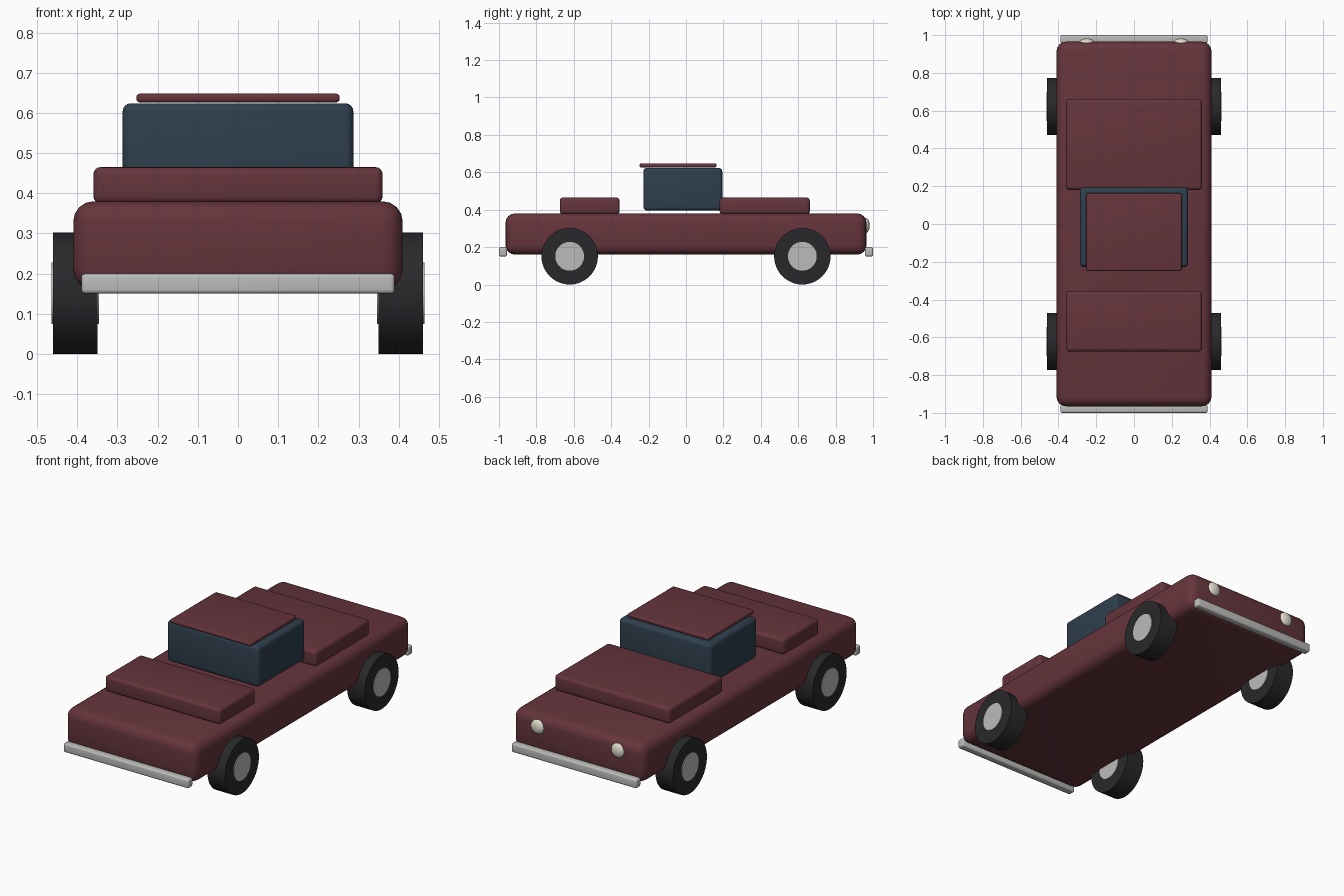
import bpy, math

if "Cube" in bpy.data.objects:
    bpy.data.objects.remove(bpy.data.objects["Cube"])


def material(name, rgb):
    m = bpy.data.materials.new(name)
    m.diffuse_color = (*rgb, 1)
    m.use_nodes = True
    m.node_tree.nodes["Principled BSDF"].inputs["Base Color"].default_value = m.diffuse_color
    return m


PAINT = material("maroon_paint", (0.13, 0.035, 0.045))
GLASS = material("dark_glass", (0.028, 0.05, 0.075))
RUBBER = material("rubber", (0.022, 0.022, 0.025))
METAL = material("bright_metal", (0.5, 0.5, 0.49))
LAMP = material("lamp_cream", (0.75, 0.72, 0.6))


def finish(name, mat, angle=35):
    ob = bpy.context.object
    ob.name = name
    ob.data.materials.append(mat)
    bpy.ops.object.shade_smooth_by_angle(angle=math.radians(angle))
    return ob


def box(name, half_width, y, z, bevel, mat):
    """Rounded box centred on x = 0, spanning the given y and z ranges."""
    bpy.ops.mesh.primitive_cube_add(size=1, location=(0, sum(y) / 2, sum(z) / 2))
    ob = bpy.context.object
    ob.scale = (2 * half_width, y[1] - y[0], z[1] - z[0])
    bpy.ops.object.transform_apply(location=False, rotation=False, scale=True)
    mod = ob.modifiers.new("rounding", 'BEVEL')
    mod.width = bevel
    mod.segments = 4
    bpy.ops.object.modifier_apply(modifier=mod.name)
    return finish(name, mat)


def disc(name, radius, width, loc, mat):
    """Cylinder with its axle along x."""
    bpy.ops.mesh.primitive_cylinder_add(vertices=48, radius=radius, depth=width,
                                        location=loc, rotation=(0, math.pi / 2, 0))
    return finish(name, mat)


# Main body and the raised panels on it
box("body", 0.41, (-0.965, 0.965), (0.16, 0.38), 0.05, PAINT)
box("front_deck", 0.36, (-0.675, -0.355), (0.375, 0.465), 0.018, PAINT)
box("rear_deck", 0.36, (0.18, 0.662), (0.375, 0.465), 0.018, PAINT)

# Cabin and its roof plate
box("cabin", 0.287, (-0.228, 0.194), (0.395, 0.624), 0.02, GLASS)
box("roof", 0.253, (-0.248, 0.163), (0.626, 0.648), 0.009, PAINT)

# Bumpers
box("front_bumper", 0.39, (-1.0, -0.957), (0.15, 0.2), 0.01, METAL)
box("rear_bumper", 0.39, (0.957, 1.0), (0.15, 0.2), 0.01, METAL)

# Wheels: tyre with a slightly wider hub passing through it
for side, sx in (("left", -1), ("right", 1)):
    for end, sy in (("front", -1), ("rear", 1)):
        loc = (sx * 0.405, sy * 0.622, 0.151)
        disc(f"{end}_{side}_tyre", 0.151, 0.11, loc, RUBBER)
        disc(f"{end}_{side}_hub", 0.077, 0.118, loc, METAL)

    # Flattened round lamps on the +y end
    bpy.ops.mesh.primitive_uv_sphere_add(segments=32, ring_count=16, radius=0.04,
                                         location=(sx * 0.25, 0.962, 0.316))
    bpy.context.object.scale = (1, 0.5, 1)
    bpy.ops.object.transform_apply(location=False, rotation=False, scale=True)
    finish(f"{side}_lamp", LAMP)
